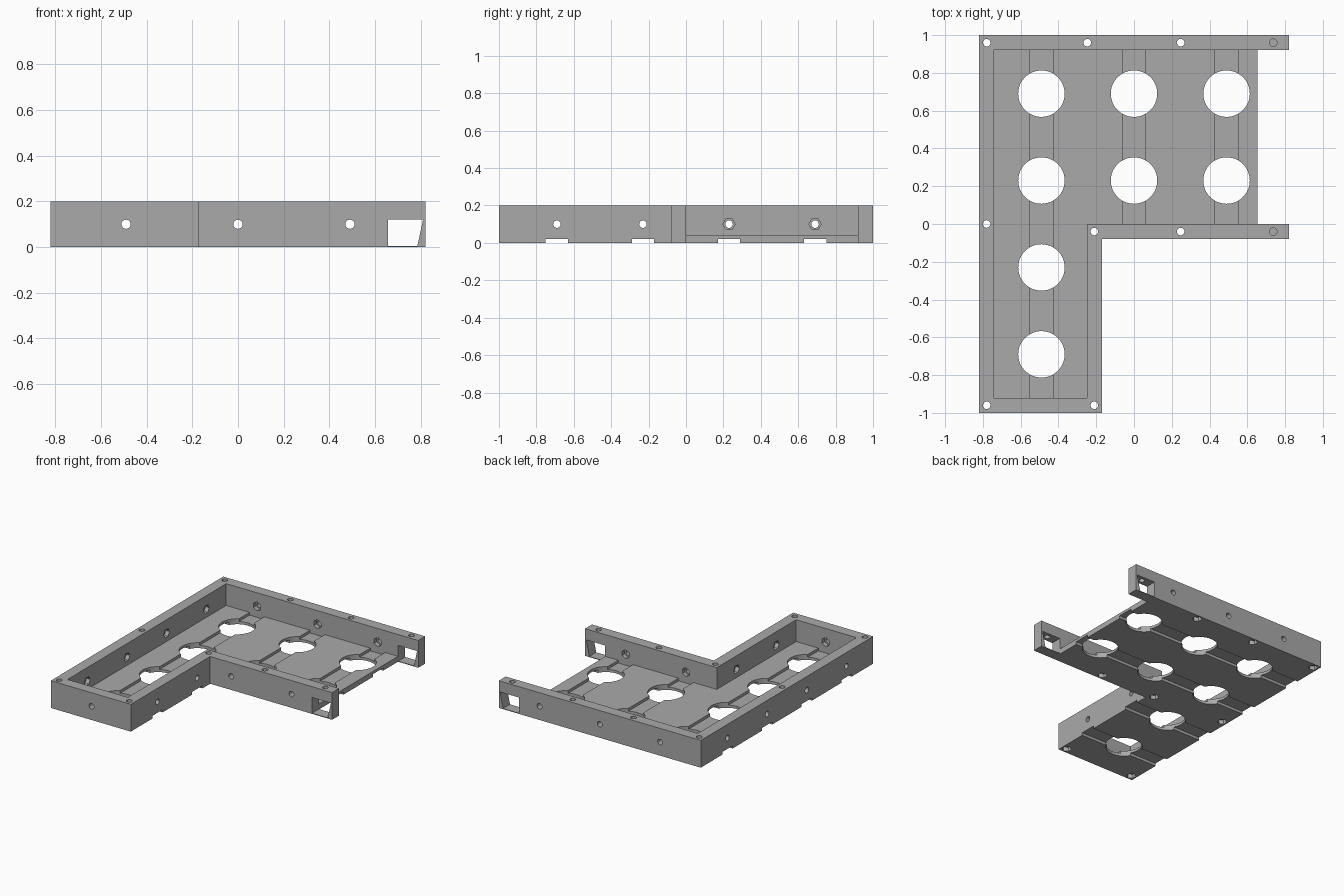
import bpy, bmesh
from mathutils import Matrix, Vector

cube = bpy.data.objects.get("Cube")
if cube:
    bpy.data.objects.remove(cube, do_unlink=True)

H, FLOOR, MID = 0.2, 0.04, 0.1          # wall height, floor thickness, bore height
COLS = (-0.49, 0, 0.49)                 # column positions
ROWS = (-0.69, -0.23, 0.23, 0.69)       # row positions

grey = bpy.data.materials.new("plastic grey")
grey.use_nodes = True
grey.diffuse_color = (0.4, 0.4, 0.4, 1)
grey.node_tree.nodes["Principled BSDF"].inputs["Base Color"].default_value = (0.4, 0.4, 0.4, 1)


def prism(bm, points, offset):
    """Extrude a closed outline of 3D points by an offset."""
    base = bm.faces.new([bm.verts.new(p) for p in points])
    top = bmesh.ops.extrude_face_region(bm, geom=[base])["geom"]
    verts = [v for v in top if isinstance(v, bmesh.types.BMVert)]
    bmesh.ops.translate(bm, verts=verts, vec=offset)


def block(bm, x0, x1, y0, y1, z0, z1):
    prism(bm, [(x0, y0, z0), (x1, y0, z0), (x1, y1, z0), (x0, y1, z0)], (0, 0, z1 - z0))


def rod(bm, start, end, radius, sides):
    """Cylinder between two points."""
    a, b = Vector(start), Vector(end)
    turn = (b - a).to_track_quat('Z', 'Y').to_matrix().to_4x4()
    spin = Matrix.Rotation(1.5708 if abs((b - a).x) > 0.01 else 0, 4, 'Z')
    bmesh.ops.create_cone(bm, cap_ends=True, segments=sides, radius1=radius, radius2=radius,
                          depth=(b - a).length, matrix=Matrix.Translation((a + b) / 2) @ turn @ spin)


def finish(bm, name):
    bmesh.ops.recalc_face_normals(bm, faces=bm.faces)
    mesh = bpy.data.meshes.new(name)
    bm.to_mesh(mesh)
    bm.free()
    mesh.materials.append(grey)
    ob = bpy.data.objects.new(name, mesh)
    bpy.context.collection.objects.link(ob)
    return ob


def cut(body, bm):
    """Subtract the shapes in bm from the body."""
    cutter = finish(bm, "cutter")
    cutter.hide_render = True
    mod = body.modifiers.new("cut", 'BOOLEAN')
    mod.operation, mod.solver, mod.object = 'DIFFERENCE', 'EXACT', cutter
    bpy.context.view_layer.objects.active = body
    bpy.ops.object.modifier_apply(modifier=mod.name)
    bpy.data.objects.remove(cutter, do_unlink=True)


# Tray outline with two arms
bm = bmesh.new()
outline = [(-0.82, -1), (-0.17, -1), (-0.17, -0.08), (0.82, -0.08), (0.82, 0),
           (0.655, 0), (0.655, 0.92), (0.82, 0.92), (0.82, 1), (-0.82, 1)]
prism(bm, [(x, y, 0) for x, y in outline], (0, 0, H))
tray = finish(bm, "tray_frame")

# Pocket inside the walls, open between the arms
bm = bmesh.new()
pocket = [(-0.74, -0.92), (-0.25, -0.92), (-0.25, 0), (0.9, 0), (0.9, 0.92), (-0.74, 0.92)]
prism(bm, [(x, y, FLOOR) for x, y in pocket], (0, 0, H))
cut(tray, bm)

# Large round openings
bm = bmesh.new()
for x in COLS:
    for y in ROWS:
        if x < -0.1 or y > 0:
            rod(bm, (x, y, -0.1), (x, y, 0.1), 0.123, 48)
cut(tray, bm)

# Shallow channels: lengthwise on the floor, crosswise underneath
bm = bmesh.new()
for x in COLS:
    block(bm, x - 0.06, x + 0.06, -0.92 if x < -0.1 else 0, 0.92, 0.02, 0.1)
cut(tray, bm)
bm = bmesh.new()
for y in ROWS:
    block(bm, -1, 1, y - 0.06, y + 0.06, -0.1, 0.02)
cut(tray, bm)

# Slanted windows through the arm ends
bm = bmesh.new()
for y in (-0.1, 0.9):
    prism(bm, [(0.657, y, 0.005), (0.785, y, 0.005), (0.81, y, 0.12), (0.657, y, 0.12)], (0, 0.12, 0))
cut(tray, bm)

# Screw bores with hexagonal nut seats
bores, seats = bmesh.new(), bmesh.new()


def bore(outer, inner):
    a, b = Vector(outer), Vector(inner)
    d = (b - a).normalized()
    rod(bores, a - d * 0.02, b + d * 0.02, 0.02, 24)
    rod(seats, b - d * 0.03, b + d * 0.01, 0.033, 6)


for x in COLS:
    bore((x, 1, MID), (x, 0.92, MID))
    front = -1 if x < -0.1 else -0.08
    bore((x, front, MID), (x, front + 0.08, MID))
for y in ROWS:
    bore((-0.82, y, MID), (-0.74, y, MID))
    if y < 0:
        bore((-0.17, y, MID), (-0.25, y, MID))
for x, y in [(-0.78, 0.96), (-0.247, 0.96), (0.247, 0.96), (-0.78, 0), (-0.78, -0.96),
             (-0.21, -0.96), (-0.21, -0.04), (0.247, -0.04)]:
    bore((x, y, H), (x, y, 0))
for y in (-0.04, 0.96):
    rod(bores, (0.737, y, 0.08), (0.737, y, 0.25), 0.02, 24)
cut(tray, bores)
cut(tray, seats)

# Crisp edges, smooth round walls
bpy.ops.object.select_all(action='DESELECT')
tray.select_set(True)
bpy.context.view_layer.objects.active = tray
bpy.ops.object.shade_smooth_by_angle(angle=0.5)
